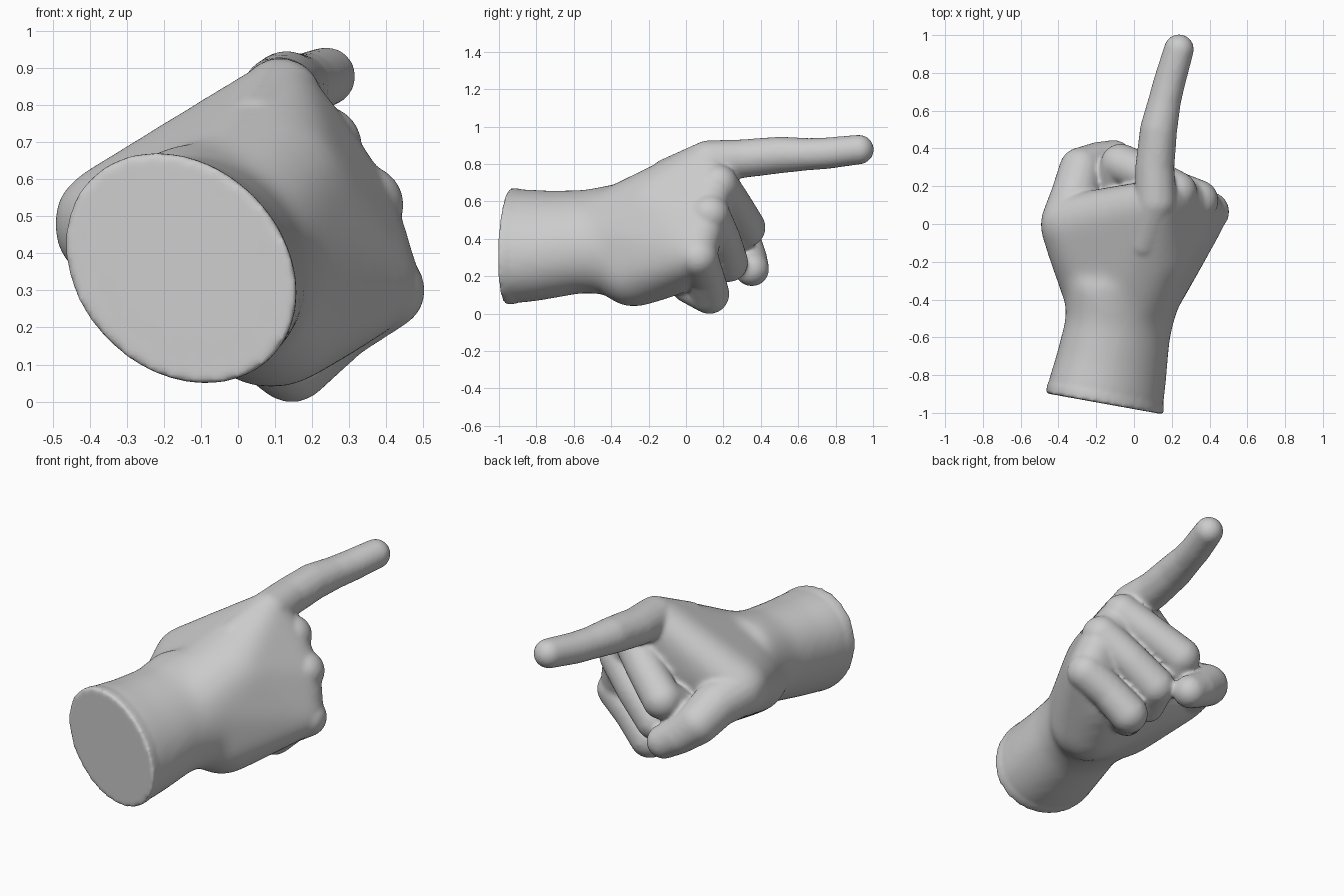
import bpy, bmesh, math
from mathutils import Vector


def ball(x, y, z, r, n=160):
    """Evenly spread points on a sphere."""
    pts = []
    for i in range(n):
        h = 1 - 2 * (i + 0.5) / n
        s, a = math.sqrt(1 - h * h), i * 2.399963
        pts.append(Vector((x + r * s * math.cos(a), y + r * s * math.sin(a), z + r * h)))
    return pts


def ring(y, cx, cz, a, b, n=64):
    """Oval forearm section, long axis leaning 45 degrees, cut slightly askew."""
    pts = []
    for i in range(n):
        t = 2 * math.pi * i / n
        u, v = a * math.cos(t), b * math.sin(t)
        dx, dz = (u + v) * 0.7071, (v - u) * 0.7071
        pts.append(Vector((cx + dx, y - 0.18 * dx, cz + dz)))
    return pts


def hull(bm, pts):
    verts = [bm.verts.new(p) for p in pts]
    bmesh.ops.convex_hull(bm, input=verts)
    bmesh.ops.delete(bm, geom=[v for v in verts if v.is_valid and not v.link_faces],
                     context='VERTS')


def chain(bm, sections):
    """Skin each neighbouring pair of sections."""
    for s, t in zip(sections, sections[1:]):
        hull(bm, s + t)


def finish(name, bm, voxel, iterations):
    """Fuse the overlapping masses and soften them."""
    bmesh.ops.recalc_face_normals(bm, faces=bm.faces[:])
    me = bpy.data.meshes.new(name)
    bm.to_mesh(me)
    bm.free()
    ob = bpy.data.objects.new(name, me)
    bpy.context.collection.objects.link(ob)
    for p in me.polygons:
        p.use_smooth = True
    m = ob.modifiers.new("fuse", 'REMESH')
    m.mode = 'VOXEL'
    m.voxel_size = voxel
    m.use_smooth_shade = True
    s = ob.modifiers.new("soften", 'SMOOTH')
    s.factor = 0.5
    s.iterations = iterations
    return ob


# forearm and wrist
wrist = [ring(*r) for r in [
    (-0.952, -0.155, 0.36, 0.343, 0.277),
    (-0.90, -0.15, 0.36, 0.34, 0.274),
    (-0.75, -0.12, 0.365, 0.322, 0.262),
    (-0.55, -0.085, 0.385, 0.302, 0.25),
    (-0.35, -0.06, 0.40, 0.33, 0.27)]]

# palm: one mass over knuckles, heel of the hand, back and thumb root
palm = [(0.11, 0.11, 0.80, 0.125), (0.225, 0.14, 0.67, 0.11),
        (0.325, 0.11, 0.51, 0.115), (0.385, 0.05, 0.31, 0.115),
        (0.09, -0.28, 0.24, 0.21), (0.21, -0.06, 0.24, 0.145),
        (-0.345, 0.0, 0.48, 0.16), (-0.19, -0.33, 0.38, 0.20),
        (-0.04, -0.40, 0.40, 0.26), (0.08, -0.14, 0.55, 0.235),
        (0.17, -0.10, 0.40, 0.19), (-0.265, -0.16, 0.44, 0.185)]
body = bmesh.new()
chain(body, wrist)
hull(body, [p for s in palm for p in ball(*s)])
core = finish("palm_core", body, 0.024, 22)

# the softened palm becomes the base that the digits grow from
hand = bmesh.new()
bpy.context.view_layer.update()
hand.from_object(core, bpy.context.evaluated_depsgraph_get())
bpy.data.objects.remove(core)
chain(hand, wrist[:2])

digits = {
    "thumb": [(-0.28, -0.2, 0.42, 0.15), (-0.345, 0.02, 0.475, 0.145),
              (-0.31, 0.16, 0.44, 0.128), (-0.28, 0.29, 0.37, 0.117),
              (-0.19, 0.335, 0.29, 0.10), (-0.105, 0.352, 0.238, 0.093)],
    "index": [(0.05, -0.10, 0.74, 0.09), (0.115, 0.12, 0.815, 0.112),
              (0.11, 0.30, 0.828, 0.104), (0.13, 0.50, 0.848, 0.099),
              (0.162, 0.65, 0.852, 0.087), (0.187, 0.75, 0.857, 0.085),
              (0.238, 0.925, 0.877, 0.080)],
    "middle": [(0.13, -0.10, 0.62, 0.10), (0.225, 0.17, 0.69, 0.110),
               (0.09, 0.25, 0.58, 0.103), (-0.07, 0.318, 0.46, 0.108),
               (-0.115, 0.19, 0.38, 0.097), (-0.04, 0.08, 0.37, 0.09)],
    "ring": [(0.20, -0.12, 0.48, 0.10), (0.338, 0.125, 0.53, 0.110),
             (0.19, 0.188, 0.40, 0.104), (0.035, 0.225, 0.275, 0.108),
             (-0.03, 0.08, 0.24, 0.092), (0.03, -0.01, 0.26, 0.09)],
    "little": [(0.23, -0.14, 0.35, 0.09), (0.398, 0.065, 0.30, 0.107),
               (0.27, 0.10, 0.21, 0.101), (0.145, 0.125, 0.105, 0.108),
               (0.06, 0.01, 0.145, 0.088), (0.08, -0.06, 0.21, 0.085)],
}
for joints in digits.values():
    chain(hand, [ball(*j) for j in joints])
finish("pointing_hand", hand, 0.011, 10)
